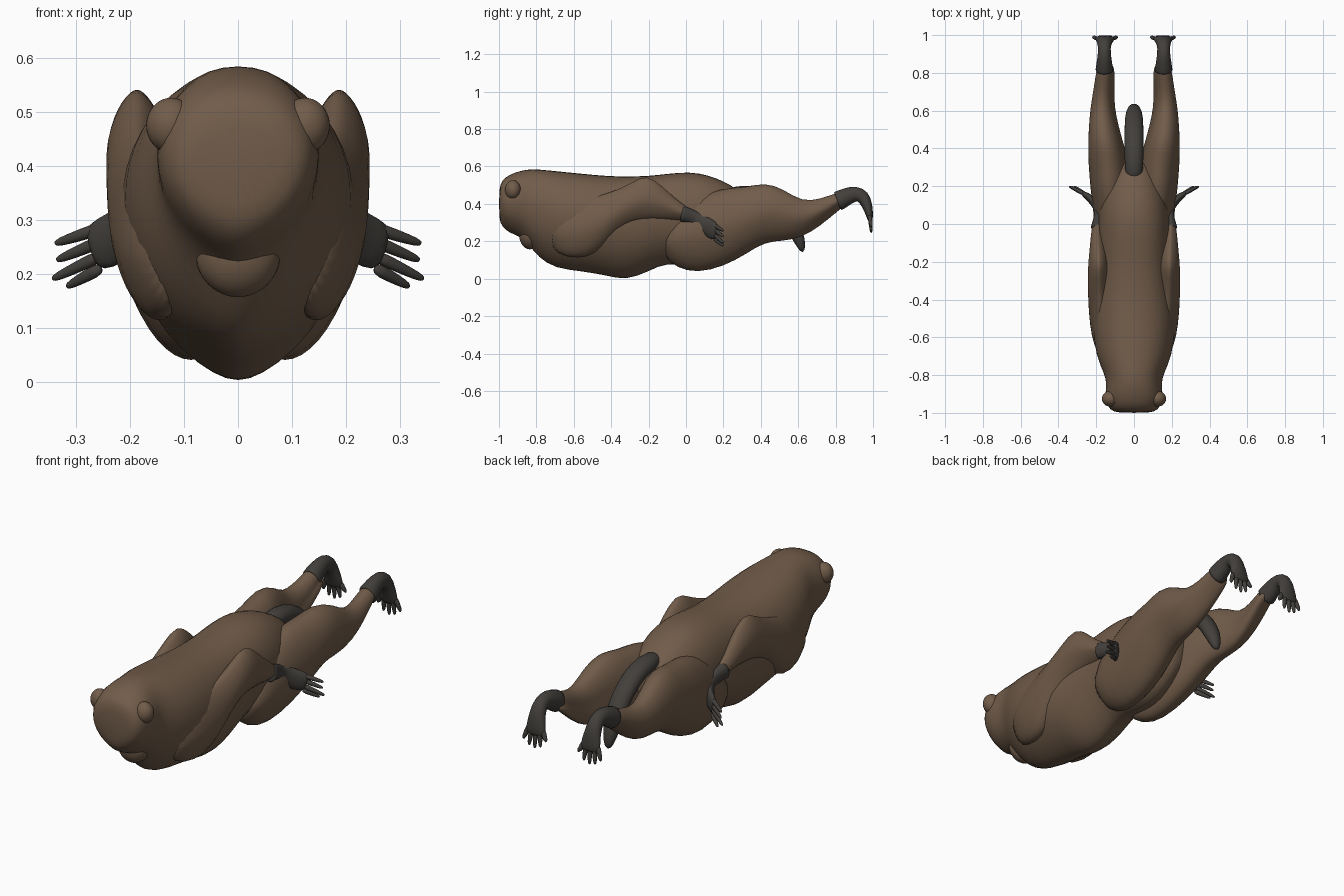
import bpy, bmesh, math
from mathutils import Vector

cube = bpy.data.objects.get("Cube")
if cube:
    bpy.data.objects.remove(cube)


def material(name, rgb):
    m = bpy.data.materials.new(name)
    m.use_nodes = True
    m.diffuse_color = (*rgb, 1)
    m.node_tree.nodes["Principled BSDF"].inputs["Base Color"].default_value = (*rgb, 1)
    return m


brown = material("brown fur", (0.165, 0.107, 0.068))
dark = material("dark grey skin", (0.055, 0.05, 0.044))


def egg_rings(sections, mid=0.55, upper=0.9, lower=1.1, lean=0, n=20):
    """Rings across y from (y, centre x, half width, bottom, top); lean pulls the underside inward."""
    rings = []
    for y, xc, w, bot, top in sections:
        zm = bot + mid * (top - bot)
        ring = []
        for i in range(n):
            a = 2 * math.pi * i / n
            c, s = math.cos(a), math.sin(a)
            p = upper if s >= 0 else lower
            x = xc + w * math.copysign(abs(c) ** p, c) + lean * min(s, 0)
            ring.append(Vector((x, y, zm + s * (top - zm if s > 0 else zm - bot))))
        rings.append(ring)
    return rings


def limb_rings(points, sizes, side=(1, 0, 0), n=12):
    """Elliptical rings following a path; sizes are (half width, half thickness)."""
    pts = [Vector(p) for p in points]
    rings = []
    for i, p in enumerate(pts):
        t = (pts[min(i + 1, len(pts) - 1)] - pts[max(i - 1, 0)]).normalized()
        u = Vector(side)
        u = (u - t * u.dot(t)).normalized()
        v = t.cross(u)
        a, b = sizes[i]
        rings.append([p + u * a * math.cos(k * math.tau / n) + v * b * math.sin(k * math.tau / n)
                      for k in range(n)])
    return rings


def build(name, lofts, mat, mirror=False):
    bm = bmesh.new()
    for rings in lofts:
        vs = [[bm.verts.new(p) for p in r] for r in rings]
        n = len(vs[0])
        for r0, r1 in zip(vs, vs[1:]):
            for i in range(n):
                j = (i + 1) % n
                bm.faces.new((r0[i], r0[j], r1[j], r1[i]))
        bm.faces.new(vs[0])
        bm.faces.new(vs[-1])
    bmesh.ops.recalc_face_normals(bm, faces=bm.faces)
    finish(name, bm, mat, mirror)


def finish(name, bm, mat, mirror):
    me = bpy.data.meshes.new(name)
    bm.to_mesh(me)
    bm.free()
    me.materials.append(mat)
    for f in me.polygons:
        f.use_smooth = True
    ob = bpy.data.objects.new(name, me)
    bpy.context.collection.objects.link(ob)
    if mirror:
        ob.modifiers.new("Mirror", "MIRROR")
    ob.modifiers.new("Smooth", "SUBSURF").levels = 1


def ball(name, centre, radii, mirror=False):
    bm = bmesh.new()
    bmesh.ops.create_uvsphere(bm, u_segments=16, v_segments=10, radius=1)
    for v in bm.verts:
        v.co = Vector(c + r * k for c, r, k in zip(centre, radii, v.co))
    finish(name, bm, brown, mirror)


# Head and torso, from crown to rump
build("body", [egg_rings([
    (-1.0, 0, .09, .32, .48), (-.985, 0, .13, .275, .53), (-.94, 0, .15, .24, .56),
    (-.89, 0, .154, .225, .578), (-.84, 0, .148, .18, .588), (-.79, 0, .16, .11, .588),
    (-.7, 0, .205, .05, .579), (-.55, 0, .222, .035, .564), (-.42, 0, .216, .012, .552),
    (-.32, 0, .206, -.014, .55), (-.2, 0, .196, .035, .552), (-.1, 0, .19, .085, .564),
    (.02, 0, .192, .06, .576), (.12, 0, .182, .06, .557), (.2, 0, .158, .09, .524),
    (.27, 0, .13, .14, .485), (.34, 0, .08, .21, .42)], upper=.85, lower=1.3)], brown)

# Snout and ears
ball("snout", (0, -.835, .238), (.082, .06, .082))
ball("ear", (.124, -.925, .475), (.048, .044, .052), mirror=True)

# Arms folded back along the flanks
build("arm", [egg_rings([
    (-.73, .14, .03, .16, .33), (-.64, .165, .052, .11, .4), (-.53, .174, .062, .11, .43),
    (-.45, .178, .064, .16, .45), (-.37, .184, .062, .25, .475), (-.28, .186, .06, .3, .52),
    (-.21, .187, .058, .31, .56), (-.13, .19, .046, .315, .5), (-.05, .195, .034, .31, .42),
    (.03, .195, .022, .305, .37)],
    mid=.45, upper=1.3, lower=.9, lean=.025)], brown, mirror=True)

# Thighs and shins
build("leg", [egg_rings([
    (-.12, .11, .05, .12, .25), (-.05, .115, .09, .055, .36), (.06, .122, .096, .027, .44),
    (.2, .127, .108, .062, .49), (.32, .138, .106, .128, .49), (.42, .152, .094, .195, .518),
    (.52, .165, .076, .2, .482), (.62, .172, .06, .218, .412), (.72, .164, .05, .283, .427),
    (.81, .157, .045, .36, .463), (.85, .157, .03, .39, .46)],
    mid=.5, upper=1, lower=1, lean=.035)], brown, mirror=True)

# Tail curling down between the legs
build("tail", [limb_rings(
    [(0, .22, .45), (0, .32, .46), (0, .42, .435), (0, .51, .37), (0, .575, .28),
     (0, .61, .2), (0, .625, .14)],
    [(.045, .04), (.052, .045), (.052, .045), (.052, .043), (.05, .04), (.036, .034), (.015, .01)])],
    dark)

# Hands: wrist and palm, then fanned fingers
wrist = limb_rings(
    [(.197, -.026, .348), (.197, -.02, .347), (.19, .03, .336), (.188, .075, .308),
     (.21, .115, .277), (.245, .147, .257), (.275, .165, .246)],
    [(.046, .034), (.046, .034), (.036, .025), (.04, .022), (.052, .024), (.052, .02), (.043, .013)],
    side=(0, 0, 1))
fingers = []
for z0, x1, z1 in ((.286, .34, .256), (.262, .337, .225), (.236, .345, .19), (.213, .318, .176)):
    base, tip = Vector((.25, .152, z0)), Vector((x1, .2, z1))
    fingers.append(limb_rings([base, base.lerp(tip, .5), base.lerp(tip, .9), tip],
                              [(.015, .013), (.012, .011), (.009, .008), (.004, .004)],
                              side=(0, 0, 1), n=8))
build("hand", [wrist] + fingers, dark, mirror=True)

# Feet: ankle bending over into downward toes
ankle = limb_rings(
    [(.157, .808, .413), (.157, .814, .415), (.157, .86, .44), (.157, .91, .457), (.157, .95, .44),
     (.155, .972, .385), (.153, .982, .335), (.153, .986, .305)],
    [(.049, .055), (.049, .055), (.042, .049), (.034, .044), (.036, .04),
     (.046, .028), (.056, .019), (.052, .012)])
toes = []
for k, tip in zip(range(-2, 3), (.29, .256, .244, .252, .275)):
    x0, x1 = .153 + k * .021, .153 + k * .031
    toes.append(limb_rings([(x0, .98, .345), ((x0 + x1) / 2, .986, .305), (x1, .99, tip + .012), (x1, .99, tip)],
                           [(.014, .012), (.013, .012), (.01, .009), (.004, .004)], n=8))
build("foot", [ankle] + toes, dark, mirror=True)
